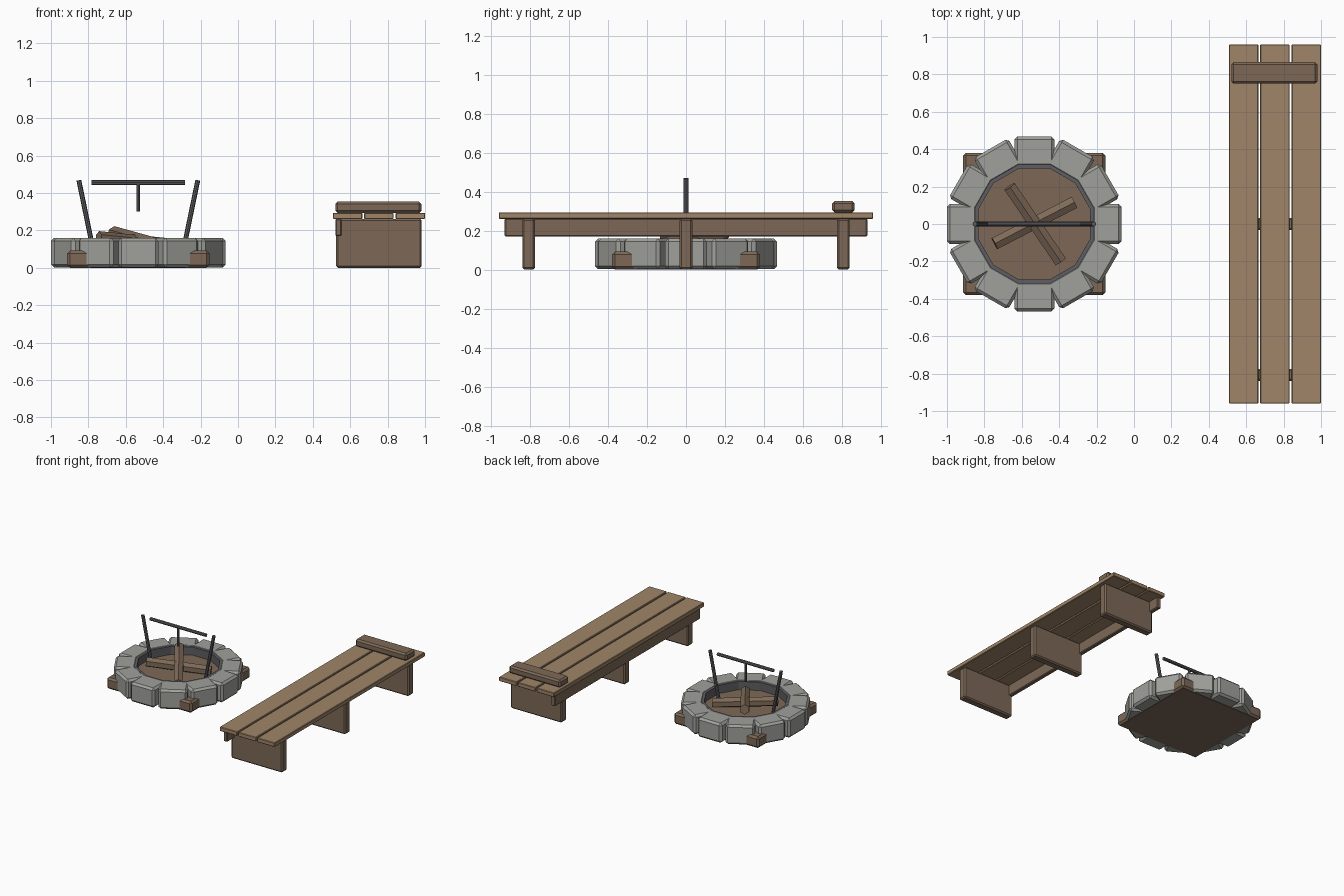
import bpy, bmesh, math
from mathutils import Vector, Matrix

if "Cube" in bpy.data.objects:
    bpy.data.objects.remove(bpy.data.objects["Cube"])


def material(name, rgb):
    m = bpy.data.materials.new(name)
    m.diffuse_color = (*rgb, 1)
    m.use_nodes = True
    m.node_tree.nodes["Principled BSDF"].inputs["Base Color"].default_value = m.diffuse_color
    return m


PLANK = material("light wood", (0.35, 0.235, 0.14))
WOOD = material("dark wood", (0.205, 0.141, 0.095))
STONE = material("grey stone", (0.352, 0.352, 0.332))
METAL = material("dark metal", (0.114, 0.114, 0.127))


def finish(name, bm, mat):
    bmesh.ops.recalc_face_normals(bm, faces=bm.faces)
    me = bpy.data.meshes.new(name)
    bm.to_mesh(me)
    bm.free()
    me.materials.append(mat)
    ob = bpy.data.objects.new(name, me)
    bpy.context.collection.objects.link(ob)
    return ob


def box(name, lo, hi, mat, bevel=0.0, matrix=None):
    lo, hi = Vector(lo), Vector(hi)
    bm = bmesh.new()
    bmesh.ops.create_cube(bm, size=1)
    for v in bm.verts:
        v.co = (lo + hi) / 2 + v.co * (hi - lo)
    if bevel:
        bmesh.ops.bevel(bm, geom=bm.edges[:], offset=bevel, segments=1, affect='EDGES')
    if matrix:
        bm.transform(matrix)
    return finish(name, bm, mat)


def rod(name, a, b, r, sides, mat):
    a, b = Vector(a), Vector(b)
    d = b - a
    bm = bmesh.new()
    bmesh.ops.create_cone(bm, cap_ends=True, segments=sides, radius1=r, radius2=r, depth=d.length)
    bm.transform(Matrix.Translation((a + b) / 2) @ d.to_track_quat('Z', 'Y').to_matrix().to_4x4())
    return finish(name, bm, mat)


CX = -0.533  # fire pit centre

# Fire pit: square base under a ring of twelve overlapping stones
box("pit_base", (CX - 0.38, -0.38, 0), (CX + 0.38, 0.38, 0.092), WOOD, 0.015)
for i in range(12):
    turn = Matrix.Translation((CX, 0, 0)) @ Matrix.Rotation(math.radians(30 * i), 4, 'Z')
    box("ring_stone", (0.305, -0.107, 0.002), (0.467, 0.107, 0.16), STONE, 0.016, turn)

# Thin metal liner inside the stones
bm = bmesh.new()
rings = []
for apothem, z in ((0.318, 0.06), (0.318, 0.158), (0.298, 0.158), (0.298, 0.06)):
    r = apothem / math.cos(math.pi / 12)
    rings.append([bm.verts.new((CX + r * math.cos(math.radians(15 + 30 * i)),
                                r * math.sin(math.radians(15 + 30 * i)), z)) for i in range(12)])
for k in range(4):
    p, q = rings[k], rings[(k + 1) % 4]
    for i in range(12):
        j = (i + 1) % 12
        bm.faces.new((p[i], p[j], q[j], q[i]))
finish("pit_liner", bm, METAL)

# Crossed logs
rod("upper_log", (-0.665, 0.2, 0.185), (-0.393, -0.2, 0.11), 0.038, 6, WOOD)
rod("lower_log", (-0.745, -0.105, 0.158), (-0.32, 0.115, 0.115), 0.038, 6, WOOD)

# Cooking stand: leaning uprights, crossbar and hanging hook
for s in (-1, 1):
    rod("stand_upright", (CX + s * 0.238, 0, 0.08), (CX + s * 0.318, 0, 0.468), 0.013, 8, METAL)
rod("stand_crossbar", (CX - 0.25, 0, 0.455), (CX + 0.25, 0, 0.455), 0.013, 8, METAL)
rod("stand_hook", (CX, 0, 0.30), (CX, 0, 0.45), 0.01, 8, METAL)

# Bench: three planks, three panel legs, one side rail and an end bar
for x in (0.586, 0.753, 0.9215):
    box("bench_plank", (x - 0.0785, -0.96, 0.26), (x + 0.0785, 0.96, 0.294), PLANK, 0.004)
for y in (-0.807, 0, 0.807):
    box("bench_leg", (0.525, y - 0.033, 0), (0.982, y + 0.033, 0.262), WOOD, 0.01)
box("bench_rail", (0.52, -0.93, 0.17), (0.555, 0.93, 0.262), WOOD, 0.006)
box("bench_end_bar", (0.52, 0.75, 0.292), (0.98, 0.865, 0.353), WOOD, 0.013)
